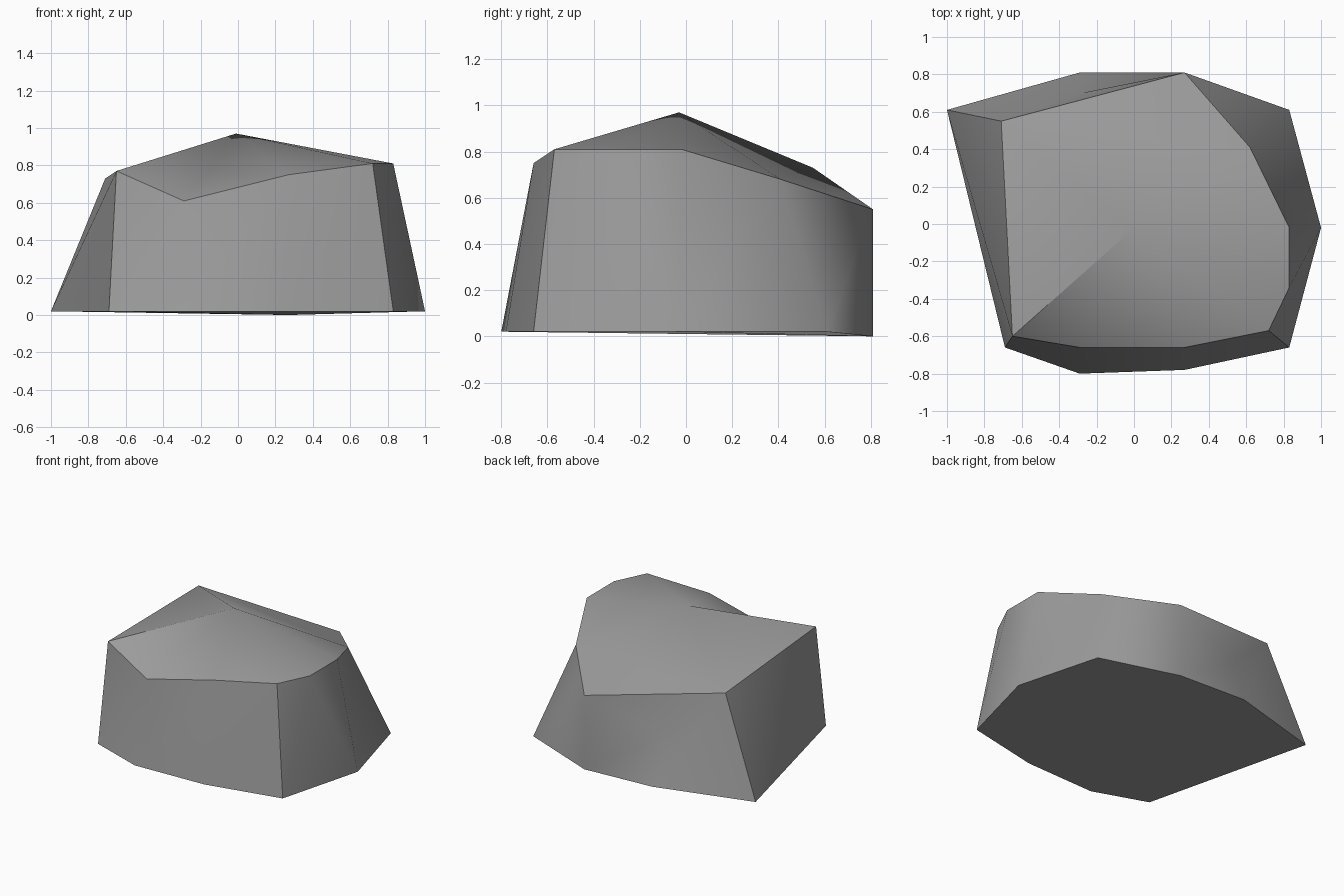
import bpy, bmesh, math

if "Cube" in bpy.data.objects:
    bpy.data.objects.remove(bpy.data.objects["Cube"])

# ground outline, anticlockwise from the back left corner
BASE = [(-1, .61), (-.69, -.66), (-.29, -.80), (.27, -.78), (.83, -.66),
        (1, -.02), (1, -.02), (.83, .61), (.27, .81), (-.29, .81)]
# upper rim, one point above each ground point
RIM = [(-.71, .55, .73), (-.65, -.60, .77), (-.29, -.66, .61), (.27, -.66, .75),
       (.72, -.57, .81), (.83, -.34, .81), (.83, -.02, .81), (.62, .41, .68),
       (.27, .81, .55), (-.28, .70, .36)]
PEAK = (-.01, -.03, .97)

bm = bmesh.new()
base = []
for i, (x, y) in enumerate(BASE):
    if i and BASE[i - 1] == (x, y):
        base.append(base[-1])          # two rim points share this foot
    else:
        base.append(bm.verts.new((x, y, 0 if i == 8 else .02)))
rim = [bm.verts.new(p) for p in RIM]
peak = bm.verts.new(PEAK)

# side walls
n = len(base)
for i in range(n):
    j = (i + 1) % n
    if base[i] != base[j]:
        bm.faces.new((base[i], base[j], rim[j]))
    bm.faces.new((base[i], rim[j], rim[i]))

# top facets around the peak, then the back shoulder
for i in range(7):
    bm.faces.new((rim[i], rim[i + 1], peak))
bm.faces.new((rim[7], rim[0], peak))
bm.faces.new((rim[7], rim[8], rim[0]))
bm.faces.new((rim[8], rim[9], rim[0]))

# underside
bm.faces.new(list(dict.fromkeys(base))[::-1])
bmesh.ops.recalc_face_normals(bm, faces=bm.faces[:])

mesh = bpy.data.meshes.new("rock")
bm.to_mesh(mesh)
bm.free()
rock = bpy.data.objects.new("rock", mesh)
bpy.context.collection.objects.link(rock)

# single grey stone colour
stone = bpy.data.materials.new("stone grey")
stone.diffuse_color = (.33, .33, .33, 1)
stone.use_nodes = True
stone.node_tree.nodes["Principled BSDF"].inputs["Base Color"].default_value = stone.diffuse_color
mesh.materials.append(stone)

# soft walls and top, crisp main corners
bpy.context.view_layer.objects.active = rock
rock.select_set(True)
bpy.ops.object.shade_smooth_by_angle(angle=math.radians(42))
